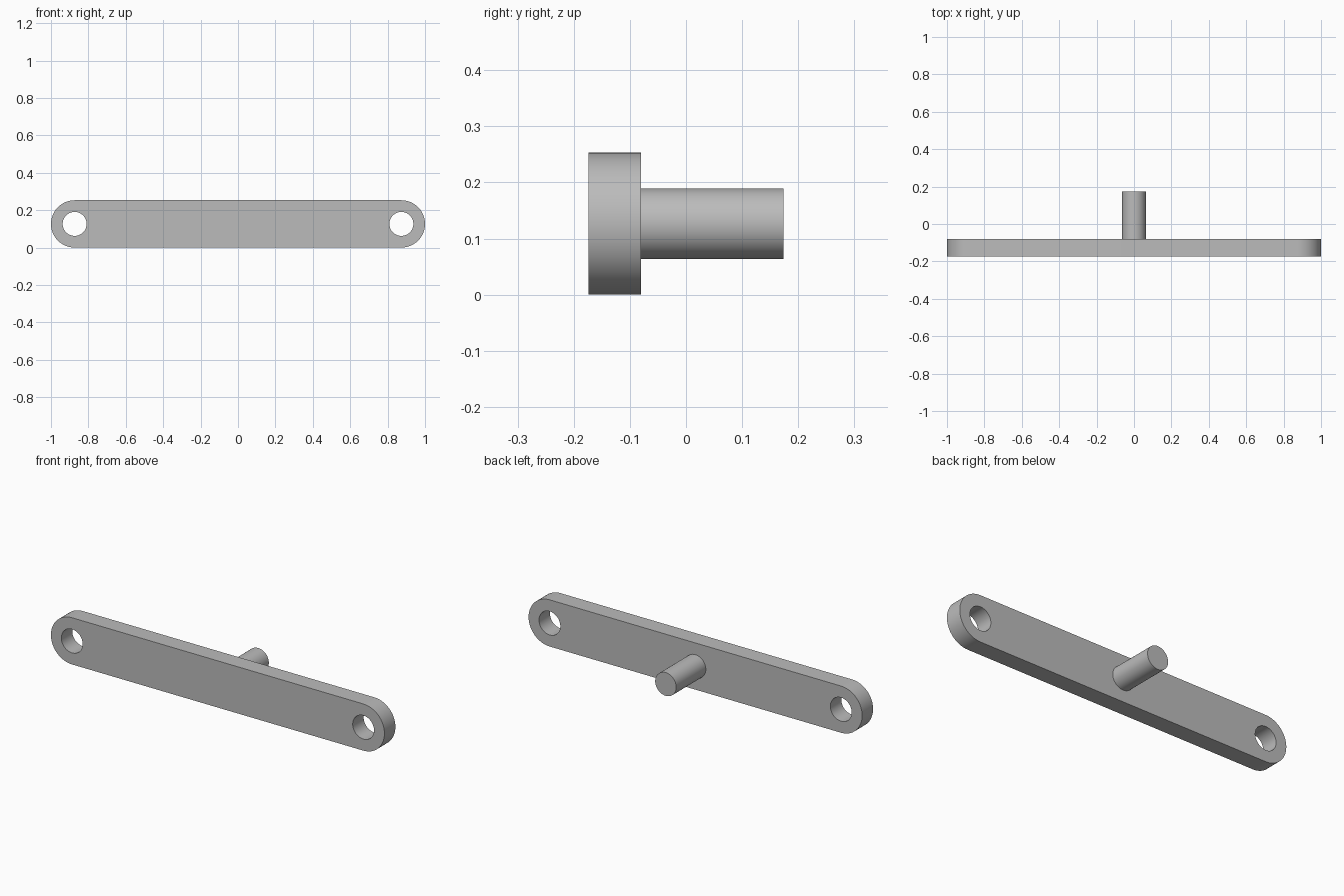
import bpy, bmesh, math
from mathutils import Vector

cube = bpy.data.objects.get("Cube")
if cube:
    bpy.data.objects.remove(cube, do_unlink=True)

R_END = 0.1265             # rounded end radius, half the bar height
X_HOLE = 1 - R_END         # hole centres share the end centres
R_HOLE = 0.064
R_PIN = 0.063
Y_FRONT, Y_BACK, Y_TIP = -0.174, -0.08, 0.174
SEG = 64

grey = bpy.data.materials.new("plain grey")
grey.use_nodes = True
colour = (0.5, 0.5, 0.5, 1)
grey.diffuse_color = colour
grey.node_tree.nodes["Principled BSDF"].inputs["Base Color"].default_value = colour


def arc(cx, radius, start, sweep, count):
    """Points on an arc in the x-z plane, at bar centre height."""
    angles = [start + sweep * i / count for i in range(count + 1)]
    return [(cx + radius * math.cos(a), R_END + radius * math.sin(a)) for a in angles]


def circle(cx, radius):
    return arc(cx, radius, 0, math.tau, SEG)[:-1]


def extrude_profile(name, loops, y0, y1):
    """Fill closed x-z loops (outline plus holes) and extrude them along y."""
    bm = bmesh.new()
    edges = []
    for loop in loops:
        verts = [bm.verts.new((x, y0, z)) for x, z in loop]
        edges += [bm.edges.new((v, verts[i - 1])) for i, v in enumerate(verts)]
    bmesh.ops.triangle_fill(bm, edges=edges, use_beauty=True, normal=Vector((0, -1, 0)))
    new = bmesh.ops.extrude_face_region(bm, geom=bm.faces[:], use_keep_orig=True)
    moved = [v for v in new["geom"] if isinstance(v, bmesh.types.BMVert)]
    bmesh.ops.translate(bm, verts=moved, vec=(0, y1 - y0, 0))
    bmesh.ops.recalc_face_normals(bm, faces=bm.faces[:])
    # merge the flat fill back into clean caps
    bmesh.ops.dissolve_limit(bm, angle_limit=0.01, verts=bm.verts[:], edges=bm.edges[:])
    mesh = bpy.data.meshes.new(name)
    bm.to_mesh(mesh)
    bm.free()
    mesh.materials.append(grey)
    obj = bpy.data.objects.new(name, mesh)
    bpy.context.collection.objects.link(obj)
    bpy.ops.object.select_all(action="DESELECT")
    obj.select_set(True)
    bpy.context.view_layer.objects.active = obj
    bpy.ops.object.shade_smooth_by_angle(angle=math.radians(30))
    return obj


# Round-ended bar with a hole at each end
outline = (arc(X_HOLE, R_END, -math.pi / 2, math.pi, SEG // 2)
           + arc(-X_HOLE, R_END, math.pi / 2, math.pi, SEG // 2))
holes = [circle(side * X_HOLE, R_HOLE) for side in (-1, 1)]
extrude_profile("link_bar", [outline] + holes, Y_FRONT, Y_BACK)

# Pivot pin standing out of the middle of the back
extrude_profile("pivot_pin", [circle(0, R_PIN)], Y_BACK, Y_TIP)
